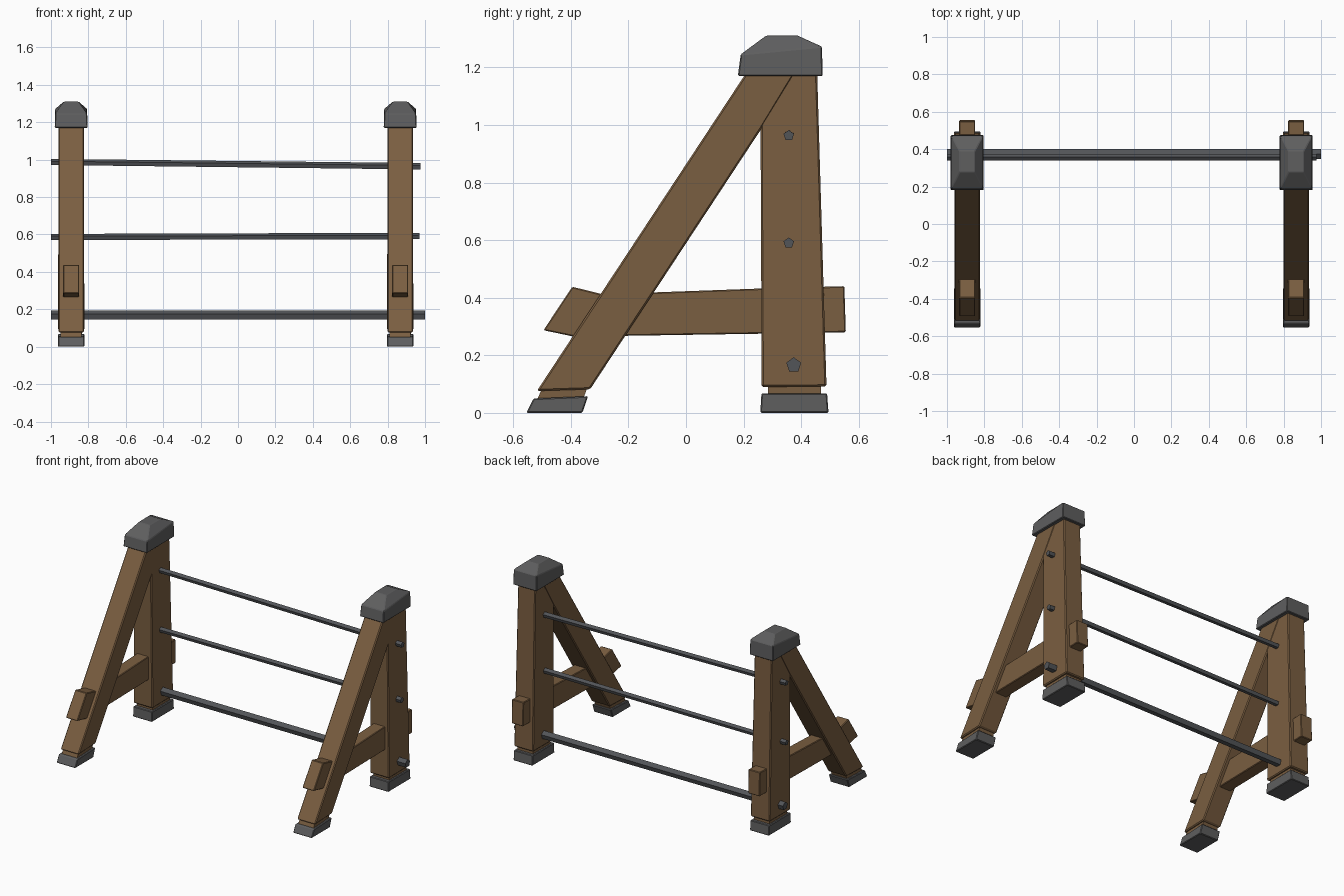
import bpy, bmesh, math
from mathutils import Vector

if "Cube" in bpy.data.objects:
    bpy.data.objects.remove(bpy.data.objects["Cube"])


def material(name, rgb):
    m = bpy.data.materials.new(name)
    m.diffuse_color = (*rgb, 1)
    m.use_nodes = True
    m.node_tree.nodes["Principled BSDF"].inputs["Base Color"].default_value = m.diffuse_color
    return m


WOOD = material("brown wood", (0.195, 0.112, 0.052))
IRON = material("grey iron", (0.112, 0.112, 0.114))
ROD = material("dark steel", (0.085, 0.09, 0.098))


def finish(name, bm, mat, bevel=0.0):
    bmesh.ops.recalc_face_normals(bm, faces=bm.faces)
    me = bpy.data.meshes.new(name)
    bm.to_mesh(me)
    bm.free()
    me.materials.append(mat)
    ob = bpy.data.objects.new(name, me)
    bpy.context.collection.objects.link(ob)
    if bevel:
        mod = ob.modifiers.new("worn_edges", "BEVEL")
        mod.width = bevel
        mod.segments = 1
    return ob


def prism(name, profile, cx, half, mat, bevel=0.0, half_at=None):
    """Extrude a (y, z) profile along x; half_at(y, z) can vary the half width."""
    bm = bmesh.new()
    sides = []
    for s in (-1, 1):
        sides.append([bm.verts.new((cx + s * (half_at(y, z) if half_at else half), y, z))
                      for y, z in profile])
    n = len(profile)
    bm.faces.new(sides[0])
    bm.faces.new(sides[1])
    for i in range(n):
        j = (i + 1) % n
        bm.faces.new((sides[0][i], sides[0][j], sides[1][j], sides[1][i]))
    return finish(name, bm, mat, bevel)


def rings(name, loops, mat, bevel=0.0):
    """Stack four-cornered rings into a closed solid."""
    bm = bmesh.new()
    vs = [[bm.verts.new(p) for p in loop] for loop in loops]
    for a, b in zip(vs, vs[1:]):
        for i in range(4):
            j = (i + 1) % 4
            bm.faces.new((a[i], a[j], b[j], b[i]))
    bm.faces.new(vs[0])
    bm.faces.new(vs[-1])
    return finish(name, bm, mat, bevel)


def rod(name, a, b, r0, r1, sides=5):
    a, b = Vector(a), Vector(b)
    bm = bmesh.new()
    bmesh.ops.create_cone(bm, cap_ends=True, segments=sides, radius1=r0, radius2=r1,
                          depth=(b - a).length)
    rot = (b - a).to_track_quat("Z", "Y").to_matrix()
    for v in bm.verts:
        v.co = rot @ v.co + (a + b) / 2
    return finish(name, bm, ROD)


for side, cx in (("left", -0.892), ("right", 0.867)):
    # Upright post, slightly tapered, with neck and iron foot
    prism(side + "_post", [(0.263, 0.09), (0.488, 0.092), (0.455, 1.20), (0.258, 1.20)],
          cx, 0.07, WOOD, 0.006, lambda y, z: 0.072 - 0.006 * z)
    prism(side + "_post_neck", [(0.285, 0.05), (0.47, 0.05), (0.468, 0.11), (0.285, 0.11)],
          cx, 0.058, WOOD)
    prism(side + "_post_foot", [(0.258, 0.0), (0.495, 0.0), (0.49, 0.068), (0.262, 0.068)],
          cx, 0.071, IRON, 0.004)

    # Slanted front brace with neck and iron foot
    prism(side + "_brace", [(-0.518, 0.076), (-0.333, 0.082), (0.262, 0.987), (0.385, 1.19),
                            (0.215, 1.19)], cx, 0.068, WOOD, 0.006)
    prism(side + "_brace_neck", [(-0.52, 0.04), (-0.36, 0.04), (-0.34, 0.095), (-0.495, 0.095)],
          cx, 0.056, WOOD)
    prism(side + "_brace_foot", [(-0.555, 0.0), (-0.36, 0.0), (-0.34, 0.058), (-0.53, 0.05)],
          cx, 0.07, IRON, 0.004)

    # Low cross beam with an obliquely cut front end
    prism(side + "_cross_beam", [(-0.495, 0.287), (-0.39, 0.265), (0.26, 0.275), (0.555, 0.28),
                                 (0.55, 0.44), (0.26, 0.432), (-0.29, 0.412), (-0.395, 0.438)],
          cx, 0.043, WOOD, 0.004)

    # Faceted iron cap
    def ring(hw, y0, y1, z0, z1):
        return [(cx - hw, y0, z0), (cx + hw, y0, z0), (cx + hw, y1, z1), (cx - hw, y1, z1)]
    rings(side + "_cap", [ring(0.088, 0.18, 0.475, 1.17, 1.17),
                          ring(0.085, 0.19, 0.472, 1.245, 1.272),
                          ring(0.04, 0.278, 0.388, 1.31, 1.31)], IRON, 0.004)

# Three horizontal rods through the posts
rod("top_rod", (-1.0, 0.357, 0.986), (0.975, 0.357, 0.963), 0.018, 0.019)
rod("middle_rod", (-1.0, 0.357, 0.585), (0.97, 0.357, 0.59), 0.018, 0.019)
rod("bottom_rod", (-1.0, 0.374, 0.166), (1.0, 0.374, 0.166), 0.027, 0.027)
